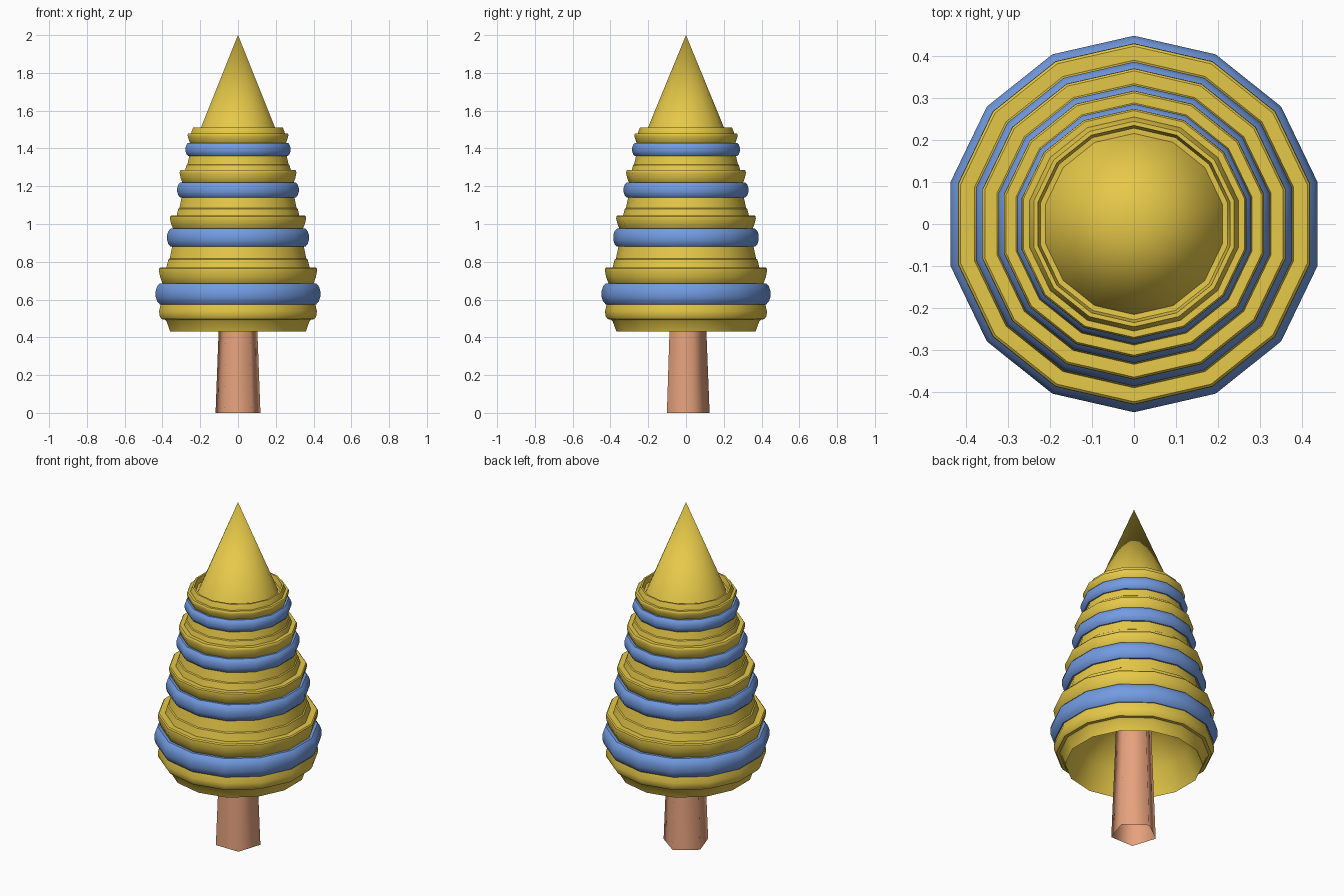
import bpy, bmesh, math

cube = bpy.data.objects.get("Cube")
if cube:
    bpy.data.objects.remove(cube, do_unlink=True)


def material(name, rgb):
    m = bpy.data.materials.new(name)
    m.use_nodes = True
    m.diffuse_color = (*rgb, 1)
    m.node_tree.nodes["Principled BSDF"].inputs["Base Color"].default_value = (*rgb, 1)
    return m


GOLD = material("golden foliage", (0.79, 0.58, 0.066))
BLUE = material("blue garland", (0.17, 0.33, 0.76))
WOOD = material("trunk wood", (0.79, 0.36, 0.205))


def lathe(name, profile, mat, sides=14, closed=False, smooth=35):
    """Turn a (radius, height) profile, listed upward on the outside, around z."""
    bm = bmesh.new()
    rings = []
    for r, z in profile:
        if r == 0:
            rings.append([bm.verts.new((0, 0, z))] * sides)
            continue
        angles = [math.pi / 2 + math.tau * i / sides for i in range(sides)]
        rings.append([bm.verts.new((r * math.cos(a), r * math.sin(a), z)) for a in angles])
    pairs = list(zip(rings, rings[1:]))
    if closed:
        pairs.append((rings[-1], rings[0]))
    for low, high in pairs:
        for i in range(sides):
            j = (i + 1) % sides
            corners = dict.fromkeys((low[i], low[j], high[j], high[i]))
            bm.faces.new(list(corners))
    mesh = bpy.data.meshes.new(name)
    bm.to_mesh(mesh)
    bm.free()
    mesh.materials.append(mat)
    obj = bpy.data.objects.new(name, mesh)
    bpy.context.collection.objects.link(obj)
    bpy.ops.object.select_all(action="DESELECT")
    obj.select_set(True)
    bpy.context.view_layer.objects.active = obj
    bpy.ops.object.shade_smooth_by_angle(angle=math.radians(smooth))
    return obj


# Five-sided tapering trunk, an open tube
lathe("trunk", [(0.125, 0), (0.108, 0.43), (0.098, 0.7)], WOOD, sides=5, smooth=75)

# Domed hollow under the foliage
lathe("foliage_lining", [(0, 0.75), (0.2, 0.69), (0.31, 0.57), (0.368, 0.43)], GOLD, smooth=60)

# Underside hem and rounded roll of the lowest tier
lathe("bottom_hem", [(0.368, 0.43), (0.388, 0.485), (0.4, 0.497)], GOLD, smooth=60)
lathe("bottom_roll", [(0.385, 0.494), (0.415, 0.496), (0.427, 0.515), (0.428, 0.54),
                      (0.42, 0.575), (0.4, 0.585)], GOLD)

# Tiers: garland bottom, garland top, lip height, radius
tiers = [
    (0.575, 0.685, 0.77, 0.447),
    (0.88, 0.975, 1.045, 0.385),
    (1.14, 1.22, 1.285, 0.330),
    (1.36, 1.43, 1.48, 0.285),
]
for n, (low, high, lip, r) in enumerate(tiers):
    k = r / 0.447
    h = high - low

    # Sloping skirt that rises from the lip below in two steps
    if n:
        foot = tiers[n - 1][2] - 0.006
        step = foot + 0.45 * (low - foot)
        lathe(f"skirt_{n + 1}", [
            (r + 0.006 * k, foot), (r - 0.008 * k, step - 0.004),
            (r - 0.016 * k, step), (r - 0.032 * k, low), (r - 0.05 * k, low + 0.01),
        ], GOLD)

    # Flaring lip above the garland with a flat top
    lathe(f"lip_{n + 1}", [
        (r - 0.05 * k, high - 0.01), (r - 0.037 * k, high),
        (r - 0.024 * k, high + 0.035 * k), (r - 0.018 * k, lip - 0.02 * k),
        (r - 0.019 * k, lip - 0.006), (r - 0.025 * k, lip),
        (r - 0.04 * k, lip), (r - 0.13 * k, lip - 0.004),
    ], GOLD)

    # Rounded garland band
    lathe(f"garland_{n + 1}", [
        (r - 0.05 * k, low), (r - 0.022 * k, low), (r - 0.008 * k, low + 0.14 * h),
        (r, low + 0.36 * h), (r, low + 0.64 * h), (r - 0.008 * k, high - 0.14 * h),
        (r - 0.022 * k, high), (r - 0.05 * k, high),
    ], BLUE, closed=True, smooth=45)

# Collar around the foot of the tip
lathe("collar", [(0.255, 1.475), (0.252, 1.49), (0.244, 1.51), (0.234, 1.51),
                 (0.222, 1.45)], GOLD)

# Pointed tip
lathe("tip", [(0.226, 1.45), (0, 2.0)], GOLD, smooth=40)
